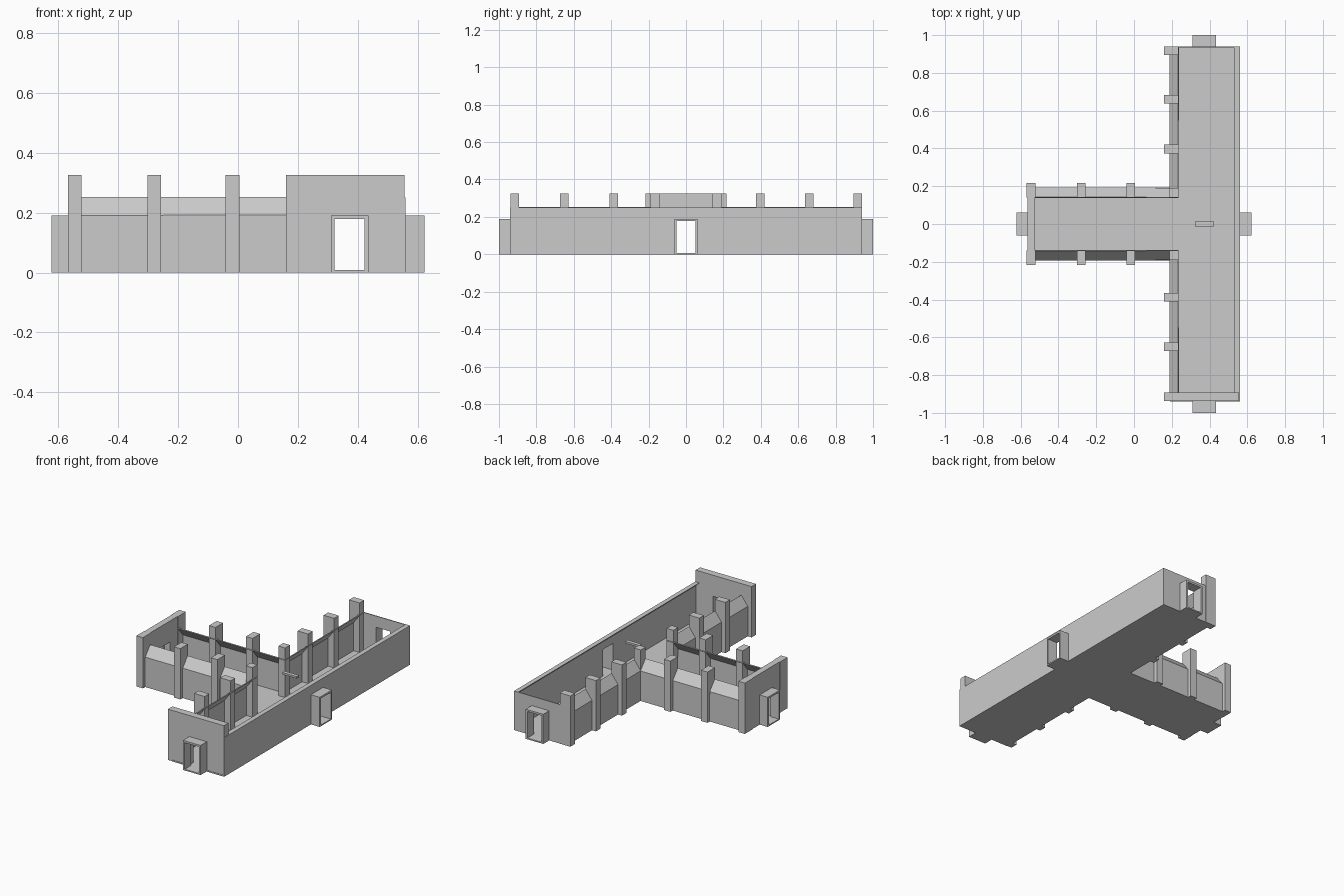
import bpy, bmesh

cube = bpy.data.objects.get("Cube")
if cube:
    bpy.data.objects.remove(cube, do_unlink=True)

grey = bpy.data.materials.new("light_grey")
grey.use_nodes = True
colour = (0.6, 0.6, 0.6, 1)
grey.diffuse_color = colour
grey.node_tree.nodes["Principled BSDF"].inputs["Base Color"].default_value = colour

WALL, TALL, DOOR, HALF = 0.25, 0.325, 0.19, 0.062   # heights and door half width
HALL_X = 0.373                                      # middle line of the long hall


def make_object(name, bm):
    mesh = bpy.data.meshes.new(name)
    bmesh.ops.recalc_face_normals(bm, faces=bm.faces)
    bm.to_mesh(mesh)
    bm.free()
    mesh.materials.append(grey)
    ob = bpy.data.objects.new(name, mesh)
    bpy.context.collection.objects.link(ob)
    return ob


def add_box(bm, x, y, z):
    verts = bmesh.ops.create_cube(bm, size=1)["verts"]
    for v in verts:
        for i, (lo, hi) in enumerate((x, y, z)):
            v.co[i] = lo if v.co[i] < 0 else hi


def box(name, x, y, z):
    bm = bmesh.new()
    add_box(bm, x, y, z)
    return make_object(name, bm)


def door_wall(name, along, span, depth, height, mid):
    """Wall with a doorway; along is the axis it runs on."""
    bm = bmesh.new()
    parts = [((span[0], mid - HALF), (0, height)),
             ((mid + HALF, span[1]), (0, height)),
             ((mid - HALF, mid + HALF), (DOOR, height))]
    for run, z in parts:
        add_box(bm, *((run, depth) if along == "x" else (depth, run)), z)
    return make_object(name, bm)


def door_frame(name, along, depth, mid, t=0.012):
    """Open tunnel of two jambs, a lintel and a sill."""
    bm = bmesh.new()
    a, b = mid - HALF, mid + HALF
    for run, z in (((a, a + t), (0, DOOR)), ((b - t, b), (0, DOOR)),
                   ((a + t, b - t), (DOOR - t, DOOR)), ((a + t, b - t), (0, 0.008))):
        add_box(bm, *((run, depth) if along == "x" else (depth, run)), z)
    return make_object(name, bm)


# Floor
box("hall_floor", (0.19, 0.56), (-0.94, 0.94), (0, 0.008))
box("branch_floor", (-0.565, 0.19), (-0.19, 0.19), (0, 0.008))

# Side walls that lean inward at the top, turning the inner corners
for side, name in ((1, "back"), (-1, "front")):
    bm = bmesh.new()
    outer = [(-0.55, 0.19), (0.19, 0.19), (0.19, 0.935)]
    inner = [(-0.55, 0.14), (0.235, 0.14), (0.235, 0.935)]
    rows = [[bm.verts.new((x, side * y, z)) for x, y in path]
            for path, z in ((outer, 0), (outer, DOOR), (inner, WALL))]
    for low, high in zip(rows, rows[1:]):
        for i in range(2):
            bm.faces.new((low[i], low[i + 1], high[i + 1], high[i]))
    wall = make_object(name + "_leaning_wall", bm)
    solid = wall.modifiers.new("thickness", "SOLIDIFY")
    solid.thickness = 0.006
    solid.offset = 0

# Straight and end walls with doorways
door_wall("long_wall", "y", (-0.94, 0.94), (0.552, 0.56), WALL, 0)
door_wall("hall_front_wall", "x", (0.16, 0.556), (-0.937, -0.892), TALL, HALL_X)
door_wall("hall_back_wall", "x", (0.19, 0.56), (0.934, 0.94), WALL, HALL_X)
door_wall("branch_end_wall", "y", (-0.215, 0.215), (-0.565, -0.525), TALL, 0)

# Wedge rim along the top of the long wall
bm = bmesh.new()
ends = [[bm.verts.new((x, y, z)) for x, z in ((0.56, WALL), (0.53, WALL), (0.555, 0.225))]
        for y in (-0.935, 0.94)]
bm.faces.new(ends[0])
bm.faces.new(ends[1])
for i in range(3):
    j = (i + 1) % 3
    bm.faces.new((ends[0][i], ends[0][j], ends[1][j], ends[1][i]))
make_object("long_wall_rim", bm)

# Door frames
door_frame("front_door_frame", "x", (-1, -0.937), HALL_X)
door_frame("back_door_frame", "x", (0.934, 1), HALL_X)
door_frame("side_door_frame", "y", (0.552, 0.622), 0)
door_frame("branch_door_frame", "y", (-0.622, -0.565), 0)

# Columns along the hall
W = 0.023
for i, y in enumerate((0.918, 0.66, 0.397, -0.387, -0.65)):
    box(f"hall_column_{i + 1}", (0.16, 0.235), (y - W, y + W), (0, TALL))

# Columns along the branch and at its inner corners
for side in (-1, 1):
    label = "back" if side > 0 else "front"
    ys = sorted((side * 0.14, side * 0.216))
    for i, x in enumerate((-0.545, -0.28, -0.018)):
        box(f"branch_{label}_column_{i + 1}", (x - W, x + W), ys, (0, TALL))
    box(f"corner_{label}_column", (0.188, 0.235), sorted((side * 0.14, side * 0.19)), (0, TALL))

# Small hanging bar over the crossing
box("crossing_bar", (0.322, 0.424), (-0.012, 0.012), (0.238, WALL))
